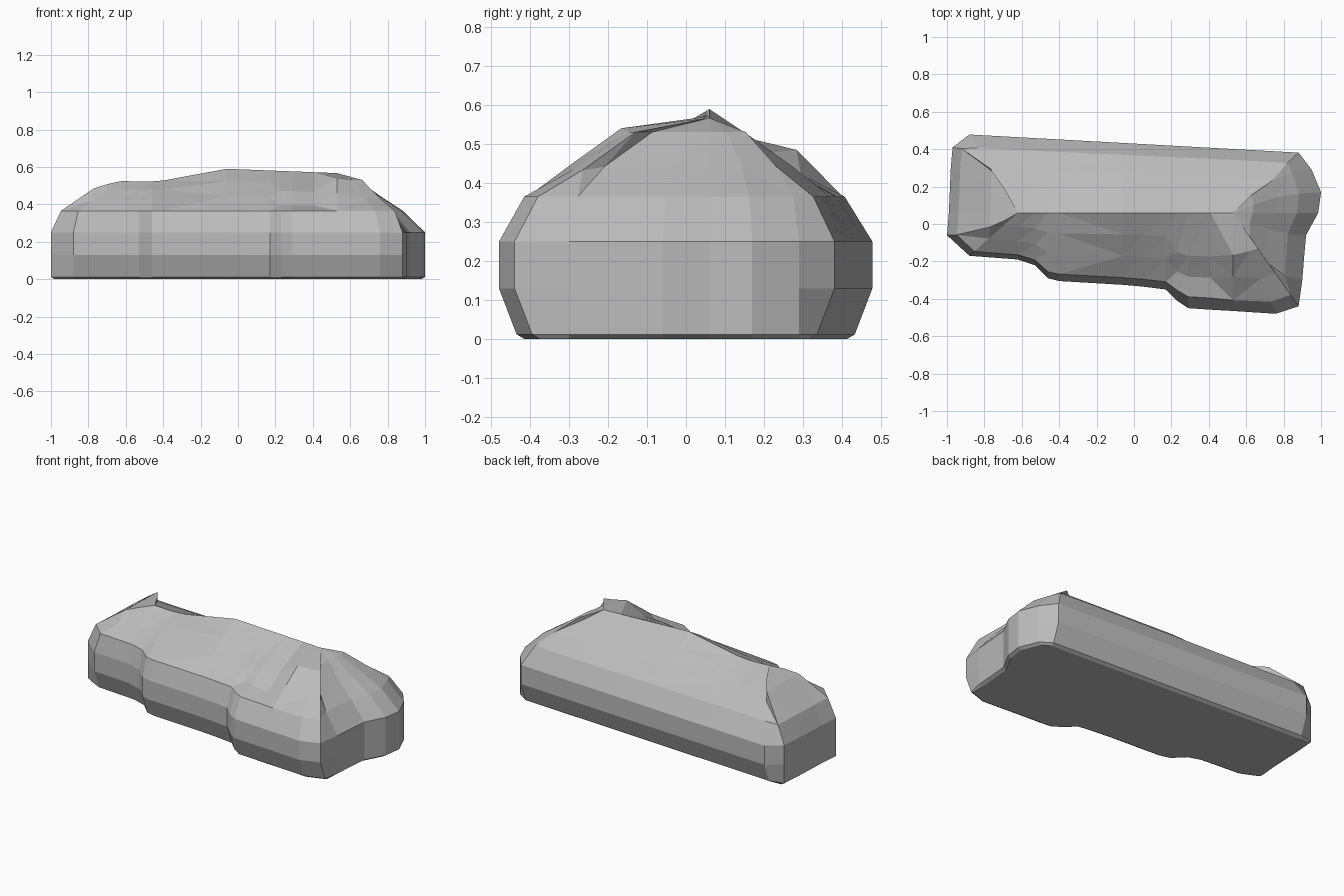
import bpy
import bmesh

if "Cube" in bpy.data.objects:
    bpy.data.objects.remove(bpy.data.objects["Cube"], do_unlink=True)

# Footprint at its widest, one list per side, running counter-clockwise
FRONT = [(-.88, -.17), (-.62, -.19), (-.53, -.22), (-.46, -.29), (-.4, -.305),
         (-.06, -.325), (.05, -.335), (.17, -.35), (.23, -.41), (.29, -.45),
         (.41, -.458), (.53, -.465), (.76, -.48), (.88, -.44)]
RIGHT = [(.9, -.3), (.91, -.17), (.92, -.06), (.985, .06), (1, .17), (.95, .29)]
BACK = [(x, .43 - .055 * x) for x, y in reversed(FRONT)]
LEFT = [(-.97, .41), (-.98, .29), (-.985, .17), (-.99, .06), (-1, -.06)]

# Crest line: height by x, all at one y
CREST_Y = .06
CREST = [(-.62, .525), (-.5, .52), (-.3, .535), (-.06, .59), (.53, .567)]
SHOULDER = .365

# Per side: (share of the way to the crest, share of the rise above the shoulder)
SLOPES = {
    "front": [(.1, 0), (.4, .36), (.7, .7)],
    "notch": [(.12, 0), (.33, .14), (.55, .5)],
    "wide_front": [(.11, 0), (.35, .46), (.57, .87)],
    "corner": [(.12, 0), (.35, .34), (.62, .82)],
    "right": [(.25, 0), (.5, .38), (.77, .82)],
    "back": [(.17, 0), (.44, .36), (.72, .69)],
    "left": [(.14, 0), (.6, .75), (.8, .9)],
}


def crest_point(x):
    x = min(max(x, CREST[0][0]), CREST[-1][0])
    for (xa, za), (xb, zb) in zip(CREST, CREST[1:]):
        if x <= xb:
            return x, CREST_Y, za + (zb - za) * (x - xa) / (xb - xa)


def slope_name(x, side):
    """The front changes from plain slope to notch to broad shoulder along x."""
    if side != "front" or x < .2:
        return side
    return "notch" if x < .5 else "wide_front" if x < .7 else "corner"


def column(x, y, side):
    """Points from the base up the wall and over the shoulder to the crest."""
    is_end = side in ("left", "right")
    tuck = {"front": 1, "back": -1}.get(side, 0)
    lip = .02 if is_end else 0
    points = [(x * (1 - lip), y + tuck * .065, 0), (x, y + tuck * .045, .012),
              (x, y, .13), (x, y, .25)]
    cx, cy, cz = crest_point(x)
    for t, rise in SLOPES[slope_name(x, side)]:
        # Ends stay broad and close in only near the crest
        ty = t * t if is_end else t
        points.append((x + (cx - x) * t, y + (cy - y) * ty,
                       SHOULDER + (cz - SHOULDER) * rise))
    return points + [(cx, cy, cz)]


# Stone body: columns joined round the footprint
bm = bmesh.new()
columns = []
for side, outline in (("front", FRONT), ("right", RIGHT), ("back", BACK), ("left", LEFT)):
    for x, y in outline:
        columns.append([bm.verts.new(p) for p in column(x, y, side)])
for a, b in zip(columns, columns[1:] + columns[:1]):
    for i in range(len(a) - 1):
        bm.faces.new((a[i], b[i], b[i + 1], a[i + 1]))
bm.faces.new([c[0] for c in reversed(columns)])
bmesh.ops.remove_doubles(bm, verts=bm.verts, dist=.0005)
upper = [f for f in bm.faces if len(f.verts) == 4 and f.calc_center_median().z > SHOULDER]
bmesh.ops.triangulate(bm, faces=upper)
bmesh.ops.recalc_face_normals(bm, faces=bm.faces)

mesh = bpy.data.meshes.new("rock")
bm.to_mesh(mesh)
bm.free()
rock = bpy.data.objects.new("rock", mesh)
bpy.context.collection.objects.link(rock)

# Plain grey stone
stone = bpy.data.materials.new("grey_stone")
stone.use_nodes = True
grey = (.5, .5, .5, 1)
stone.diffuse_color = grey
stone.node_tree.nodes["Principled BSDF"].inputs["Base Color"].default_value = grey
mesh.materials.append(stone)
